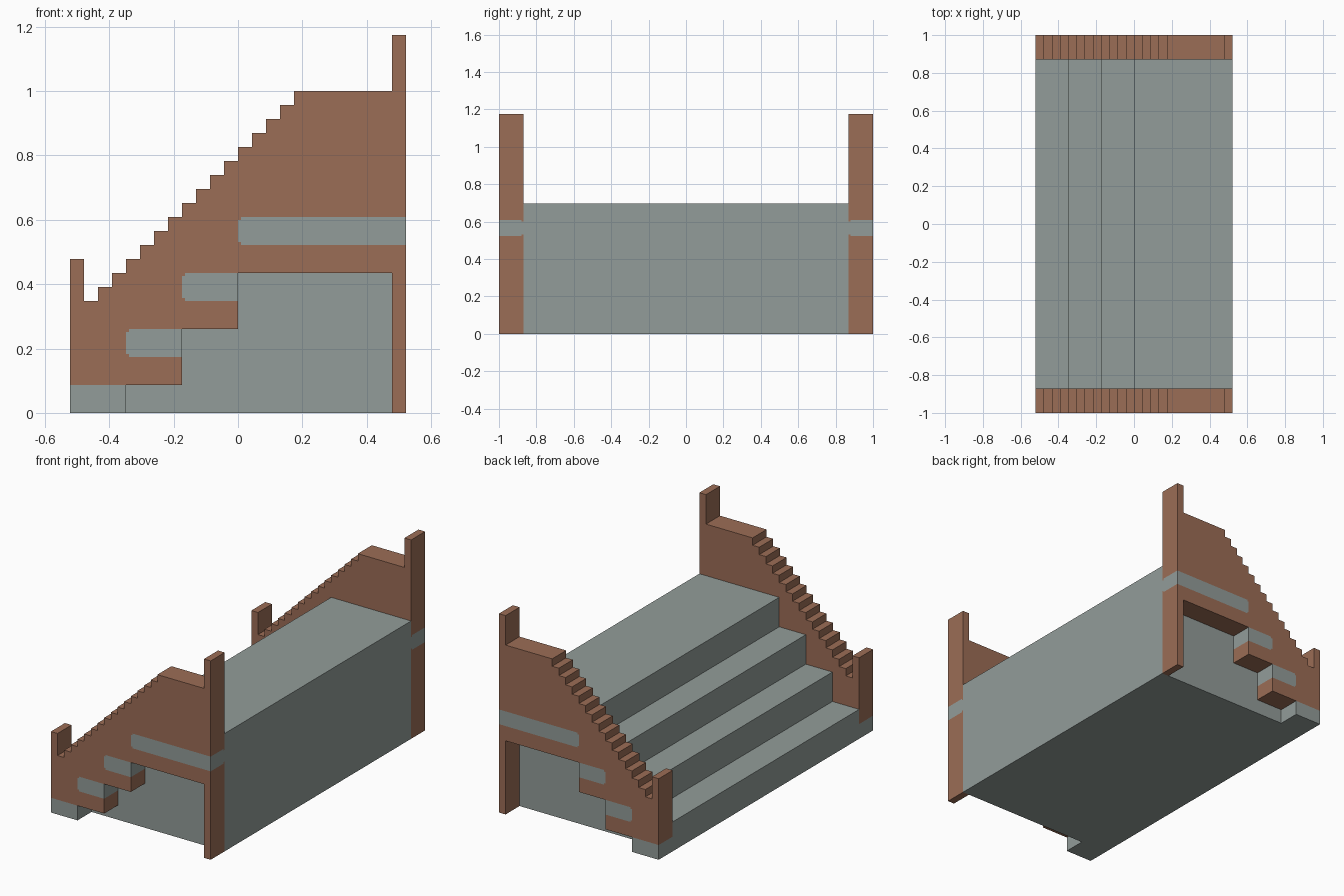
import bpy
import bmesh
from mathutils import Vector

U = 2 / 23 / 2          # one block of the design grid
WALL = 3 * U            # railing thickness

if "Cube" in bpy.data.objects:
    bpy.data.objects.remove(bpy.data.objects["Cube"], do_unlink=True)


def make_material(name, rgb):
    mat = bpy.data.materials.new(name)
    mat.use_nodes = True
    mat.diffuse_color = (*rgb, 1)
    mat.node_tree.nodes["Principled BSDF"].inputs["Base Color"].default_value = (*rgb, 1)
    return mat


stone = make_material("grey stone", (0.29, 0.335, 0.32))
brick = make_material("brown brick", (0.33, 0.153, 0.093))


def extrude_profile(outline, y0, y1):
    """Closed prism from an outline in grid blocks, spanning y0 to y1."""
    bm = bmesh.new()
    face = bm.faces.new([bm.verts.new(((x - 12) * U, y0, z * U)) for x, z in outline])
    ext = bmesh.ops.extrude_face_region(bm, geom=[face])["geom"]
    verts = [g for g in ext if isinstance(g, bmesh.types.BMVert)]
    bmesh.ops.translate(bm, verts=verts, vec=(0, y1 - y0, 0))
    bmesh.ops.recalc_face_normals(bm, faces=bm.faces)
    return bm


def finish(bm, name, materials):
    mesh = bpy.data.meshes.new(name)
    bm.to_mesh(mesh)
    bm.free()
    for mat in materials:
        mesh.materials.append(mat)
    obj = bpy.data.objects.new(name, mesh)
    bpy.context.collection.objects.link(obj)


# Four broad steps across the middle
steps = [(0, 0)]
for i in range(4):
    steps += [(4 * i, 4 * i + 4), (4 * i + 4, 4 * i + 4)]
steps = [steps[0]] + steps[1:-1] + [(24, 16), (24, 0)]
finish(extrude_profile(steps, WALL - 1, 1 - WALL), "stairs", [stone])

# Railing outline: arched underside, back post, stepped top, front post
railing = [(0, 0), (4, 0), (4, 2), (8, 2), (8, 6), (12, 6), (12, 10), (23, 10),
           (23, 0), (24, 0), (24, 27), (23, 27), (23, 23)]
for x in range(16, 1, -1):
    railing += [(x, x + 7), (x, x + 6)]
railing += [(1, 8), (1, 11), (0, 11)]

NOTCH = 0.22


def in_band(x, y, z):
    """True where a stone band runs through the railing, with nicked ends."""
    for i in range(4):
        end = 24 if i == 3 else 4 * i + 4
        if 4 * i - 0.01 < x < end + 0.01 and 4 * i - 0.01 < z < 4 * i + 2:
            near_rim = abs(z - 4 * i - 1) > 1 - NOTCH
            at_end = x < 4 * i + NOTCH or (x > 23.99 and y < NOTCH)
            return not (i and near_rim and at_end)
    return False


def cut(bm, point, normal):
    geom = bm.verts[:] + bm.edges[:] + bm.faces[:]
    bmesh.ops.bisect_plane(bm, geom=geom, dist=1e-5, plane_co=point, plane_no=normal)


for name, side in (("front_railing", -1), ("back_railing", 1)):
    inner = side * (1 - WALL)
    bm = extrude_profile(railing, inner, side)
    bmesh.ops.triangulate(bm, faces=bm.faces[:])
    # Score the band borders
    for i in range(4):
        for z in (4 * i, 4 * i + NOTCH, 4 * i + 2 - NOTCH, 4 * i + 2):
            cut(bm, (0, 0, z * U), (0, 0, 1))
        for x in (4 * i, 4 * i + NOTCH, 4 * i + 4):
            cut(bm, ((x - 12) * U, 0, 0), (1, 0, 0))
    cut(bm, (0, inner + side * NOTCH * U, 0), (0, 1, 0))
    # Colour the bands, then merge the scored pieces
    for face in bm.faces:
        c = face.calc_center_median() / U
        face.material_index = int(in_band(c.x + 12, abs(c.y) - 20, c.z))
    bmesh.ops.dissolve_limit(bm, angle_limit=0.01, verts=bm.verts[:],
                             edges=bm.edges[:], delimit={'MATERIAL'})
    finish(bm, name, [brick, stone])
